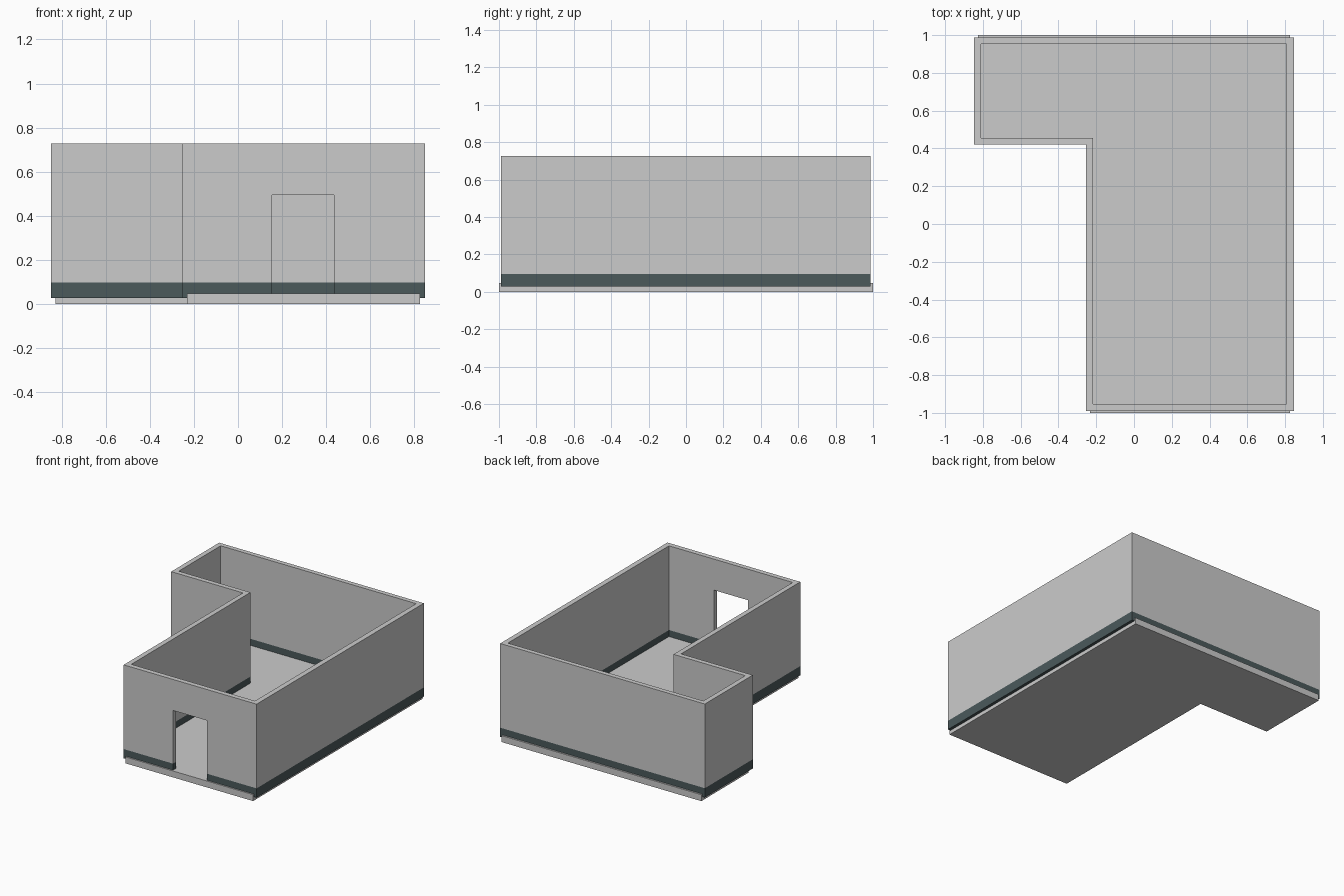
import bpy, bmesh

if "Cube" in bpy.data.objects:
    bpy.data.objects.remove(bpy.data.objects["Cube"])


def finish(bm, name, mats=()):
    bmesh.ops.remove_doubles(bm, verts=bm.verts, dist=1e-5)
    bmesh.ops.recalc_face_normals(bm, faces=bm.faces)
    mesh = bpy.data.meshes.new(name)
    bm.to_mesh(mesh)
    bm.free()
    for m in mats:
        mesh.materials.append(m)
    obj = bpy.data.objects.new(name, mesh)
    bpy.context.collection.objects.link(obj)
    return obj


def l_shape(x0, xm, x1, y0, ym, y1):
    return [(x0, ym), (xm, ym), (xm, y0), (x1, y0), (x1, y1), (x0, y1)]


# floor slab: extruded L outline
bm = bmesh.new()
base = bm.faces.new([bm.verts.new((x, y, 0)) for x, y in
                     l_shape(-0.827, -0.232, 0.825, -1.0, 0.44, 1.0)])
ext = bmesh.ops.extrude_face_region(bm, geom=[base], use_keep_orig=True)
bmesh.ops.translate(bm, vec=(0, 0, 0.048),
                    verts=[v for v in ext["geom"] if isinstance(v, bmesh.types.BMVert)])
finish(bm, "floor_slab")

# walls: wall ring in stacked levels, with the doorway cells left out
DOOR = (0.155, 0.436)
LEVELS = [0.028, 0.097, 0.495, 0.727]
outer = l_shape(-0.847, -0.253, 0.847, -0.99, 0.42, 0.987)
inner = l_shape(-0.81, -0.216, 0.808, -0.953, 0.456, 0.952)
for ring in (outer, inner):
    ring[3:3] = [(d, ring[2][1]) for d in DOOR]
n = len(outer)
DOOR_SEG = 3

grey = bpy.data.materials.new("wall_grey")
grey.diffuse_color = (0.8, 0.8, 0.8, 1)
grey.use_nodes = True
grey.node_tree.nodes["Principled BSDF"].inputs["Base Color"].default_value = grey.diffuse_color
dark = bpy.data.materials.new("skirting_dark")
dark.diffuse_color = (0.07, 0.1, 0.105, 1)
dark.use_nodes = True
dark.node_tree.nodes["Principled BSDF"].inputs["Base Color"].default_value = dark.diffuse_color


def solid(i, k):
    return 0 <= k < 3 and not (i % n == DOOR_SEG and k < 2)


bm = bmesh.new()


def quad(pts, k):
    f = bm.faces.new([bm.verts.new(p) for p in pts])
    f.material_index = 1 if k == 0 else 0


for i in range(n):
    j = (i + 1) % n
    for k in range(3):
        if not solid(i, k):
            continue
        lo, hi = LEVELS[k], LEVELS[k + 1]
        # outside and inside surfaces
        for ring in (outer, inner):
            a, b = ring[i], ring[j]
            quad([(*a, lo), (*b, lo), (*b, hi), (*a, hi)], k)
        # top, underside and lintel soffit
        for dk, z in ((-1, lo), (1, hi)):
            if not solid(i, k + dk):
                quad([(*outer[i], z), (*outer[j], z), (*inner[j], z), (*inner[i], z)], k)
        # door jambs
        for di, s in ((-1, i), (1, j)):
            if not solid(i + di, k):
                quad([(*outer[s], lo), (*inner[s], lo), (*inner[s], hi), (*outer[s], hi)], k)
finish(bm, "walls_with_skirting", (grey, dark))
